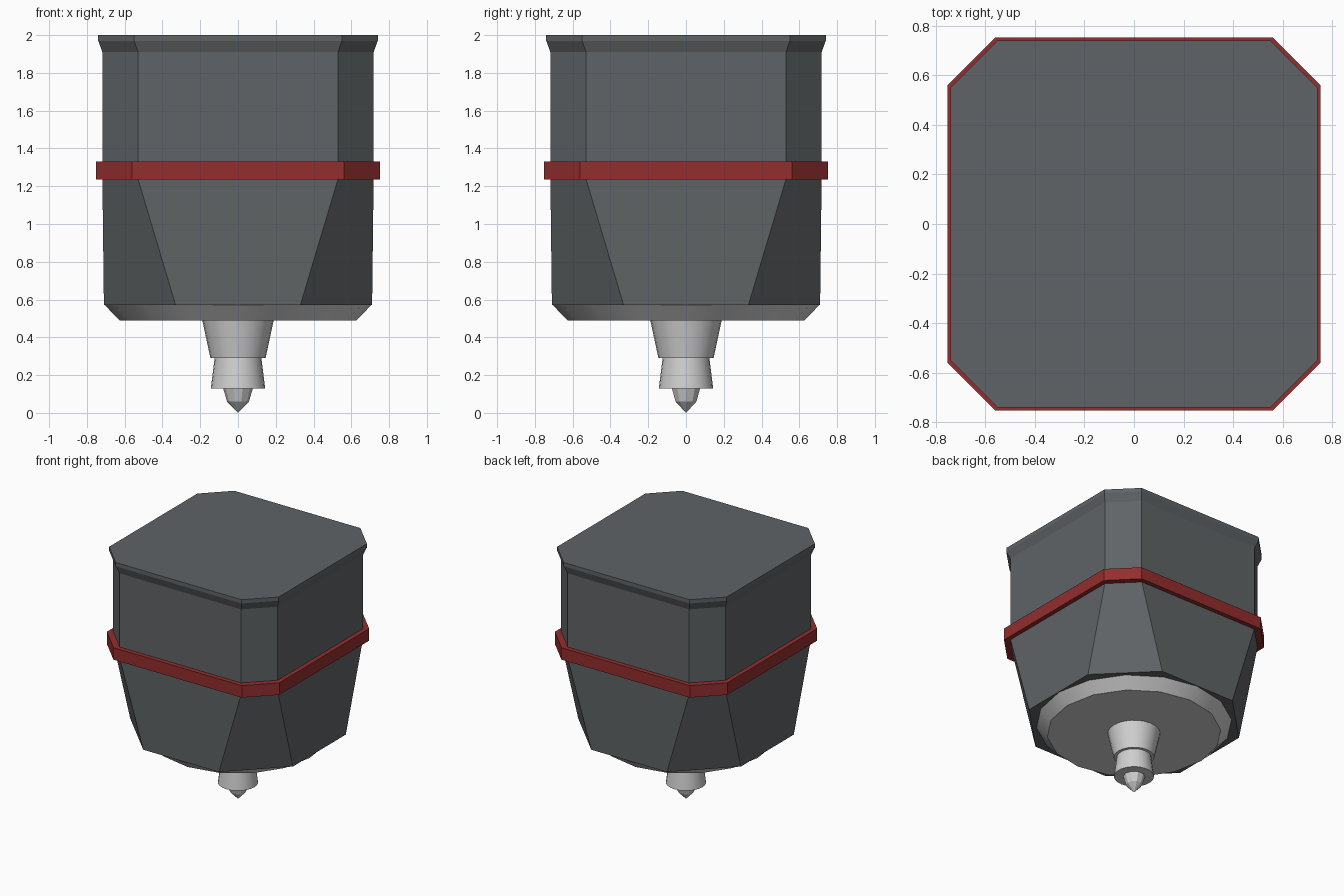
import bpy, bmesh, math

if "Cube" in bpy.data.objects:
    bpy.data.objects.remove(bpy.data.objects["Cube"])


def material(name, rgb):
    m = bpy.data.materials.new(name)
    m.diffuse_color = (*rgb, 1)
    m.use_nodes = True
    m.node_tree.nodes["Principled BSDF"].inputs["Base Color"].default_value = m.diffuse_color
    return m


dark = material("dark_grey", (0.115, 0.126, 0.132))
red = material("red", (0.29, 0.026, 0.026))
steel = material("light_grey", (0.63, 0.63, 0.63))


def octagon(half, corner):
    # square of given half width, cut where its flat side ends at "corner"
    return [(half, -corner), (half, corner), (corner, half), (-corner, half),
            (-half, corner), (-half, -corner), (-corner, -half), (corner, -half)]


def circle(r, n):
    return [(r * math.cos(2 * math.pi * i / n), r * math.sin(2 * math.pi * i / n))
            for i in range(n)]


def loft(name, sections, mat, smooth=False):
    # sections: (z, outline) from bottom to top, capped at both ends
    bm = bmesh.new()
    rings = [[bm.verts.new((x, y, z)) for x, y in pts] for z, pts in sections]
    n = len(rings[0])
    for a, b in zip(rings, rings[1:]):
        for i in range(n):
            j = (i + 1) % n
            bm.faces.new((a[i], a[j], b[j], b[i]))
    bm.faces.new(rings[0][::-1])
    bm.faces.new(rings[-1])
    bmesh.ops.remove_doubles(bm, verts=bm.verts, dist=0.0002)
    bmesh.ops.recalc_face_normals(bm, faces=bm.faces)
    me = bpy.data.meshes.new(name)
    bm.to_mesh(me)
    bm.free()
    me.materials.append(mat)
    ob = bpy.data.objects.new(name, me)
    bpy.context.collection.objects.link(ob)
    if smooth:
        bpy.ops.object.select_all(action='DESELECT')
        ob.select_set(True)
        bpy.context.view_layer.objects.active = ob
        bpy.ops.object.shade_smooth_by_angle(angle=math.radians(30))
    return ob


# Housing: flared lip, straight upper part, corners cut deeper towards the bottom
loft("housing", [(0.57, octagon(0.71, 0.33)), (1.24, octagon(0.718, 0.53)),
                 (1.91, octagon(0.718, 0.53)), (1.97, octagon(0.74, 0.55)),
                 (2.0, octagon(0.74, 0.55))], dark)

# Red band
loft("band", [(1.235, octagon(0.753, 0.56)), (1.33, octagon(0.753, 0.56))], red)

# Bottom plate, stepped nozzle and pointed tip
loft("bottom_plate", [(0.49, circle(0.627, 16)), (0.573, circle(0.708, 16))], steel, True)
loft("nozzle_upper", [(0.29, circle(0.146, 24)), (0.495, circle(0.19, 24))], steel, True)
loft("nozzle_collar", [(0.13, circle(0.144, 24)), (0.295, circle(0.123, 24))], steel, True)
loft("tip", [(0.0, circle(0.00005, 10)), (0.06, circle(0.058, 10)),
             (0.135, circle(0.08, 10))], steel)
